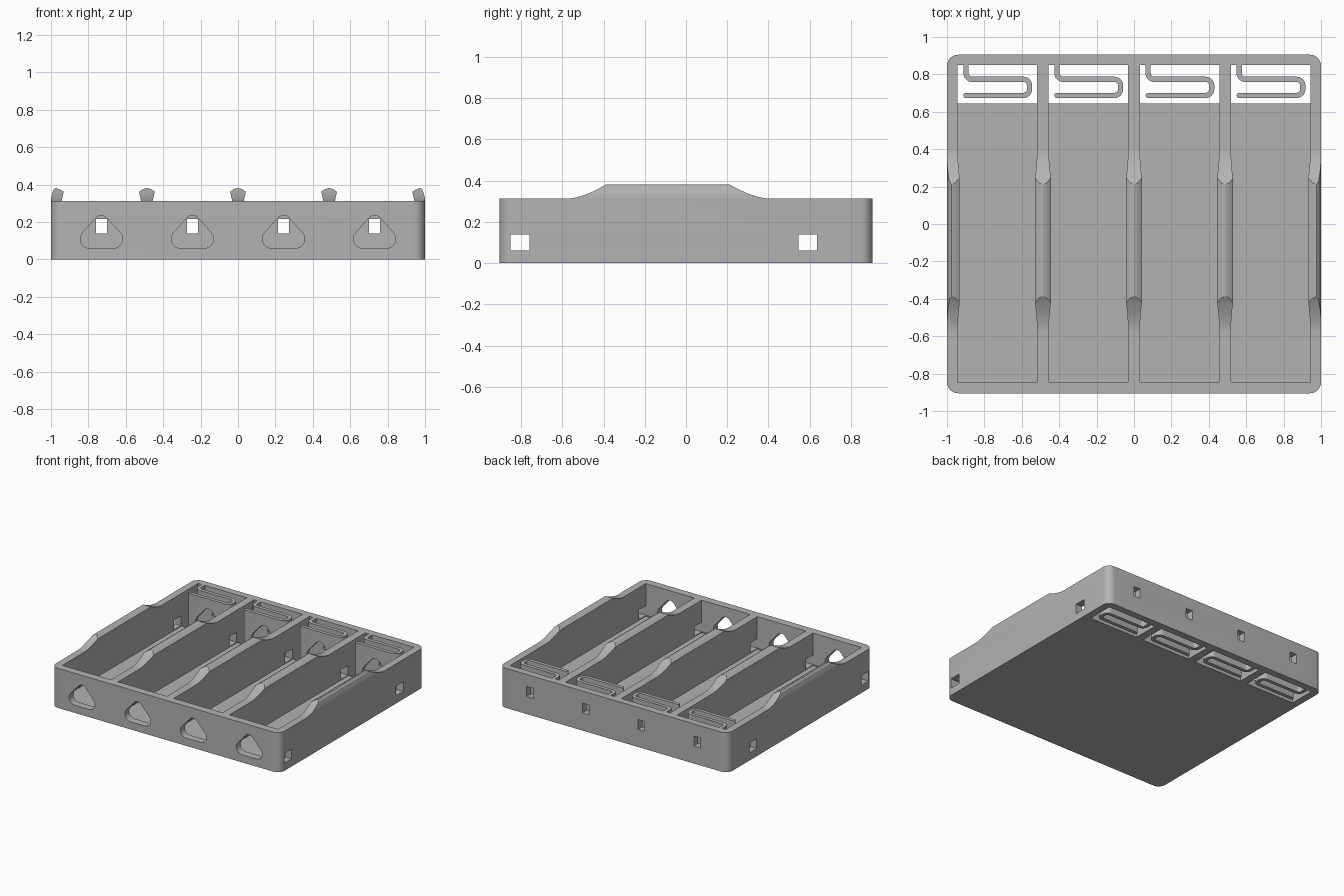
import bpy, bmesh, math

old = bpy.data.objects.get("Cube")
if old:
    bpy.data.objects.remove(old, do_unlink=True)

GREY = bpy.data.materials.new("mid grey plastic")
GREY.use_nodes = True
COLOUR = (0.45, 0.45, 0.45, 1)
GREY.diffuse_color = COLOUR
GREY.node_tree.nodes["Principled BSDF"].inputs["Base Color"].default_value = COLOUR

RIM, FLOOR, TOP = 0.313, 0.055, 0.382
PITCH, BAY = 0.487, 0.2125          # bay spacing and half width
BAYS = [(i - 1.5) * PITCH for i in range(4)]


def prism(name, pts, axis, a, b):
    """Extrude a 2D outline along an axis from a to b."""
    place = {"x": lambda u, v, t: (t, u, v),
             "y": lambda u, v, t: (u, t, v),
             "z": lambda u, v, t: (u, v, t)}[axis]
    bm = bmesh.new()
    ends = [[bm.verts.new(place(u, v, t)) for u, v in pts] for t in (a, b)]
    bm.faces.new(ends[0])
    bm.faces.new(ends[1][::-1])
    n = len(pts)
    for i in range(n):
        j = (i + 1) % n
        bm.faces.new((ends[0][i], ends[1][i], ends[1][j], ends[0][j]))
    bmesh.ops.recalc_face_normals(bm, faces=bm.faces)
    mesh = bpy.data.meshes.new(name)
    bm.to_mesh(mesh)
    bm.free()
    mesh.materials.append(GREY)
    ob = bpy.data.objects.new(name, mesh)
    bpy.context.collection.objects.link(ob)
    return ob


def rect(u0, u1, v0, v1):
    return [(u0, v0), (u1, v0), (u1, v1), (u0, v1)]


def arc(cx, cy, r, a0, a1, n=8):
    return [(cx + r * math.cos(math.radians(a0 + (a1 - a0) * i / n)),
             cy + r * math.sin(math.radians(a0 + (a1 - a0) * i / n))) for i in range(n + 1)]


def combine(ob, tool, op="DIFFERENCE"):
    """Apply a boolean and discard the tool."""
    mod = ob.modifiers.new("cut", "BOOLEAN")
    mod.operation, mod.object, mod.solver = op, tool, "EXACT"
    bpy.context.view_layer.objects.active = ob
    bpy.ops.object.modifier_apply(modifier=mod.name)
    bpy.data.objects.remove(tool, do_unlink=True)


def smooth(ob):
    bpy.ops.object.select_all(action="DESELECT")
    ob.select_set(True)
    bpy.context.view_layer.objects.active = ob
    bpy.ops.object.shade_smooth_by_angle(angle=math.radians(30))


def contact_cutter(cx):
    """Rounded triangular opening through the front wall and the spring tip."""
    pts = (arc(cx + 0.063, 0.11, 0.05, -90, 38) + arc(cx, 0.195, 0.04, 38, 142)
           + arc(cx - 0.063, 0.11, 0.05, 142, 270))
    return prism("contact_cutter", pts, "y", -1, 0.73)


def wire_cutter(cx):
    """Square wire hole through the back wall and the spring."""
    return prism("wire_cutter", rect(cx - 0.029, cx + 0.029, 0.139, 0.217), "y", 0.73, 1)


# Tray body with rounded corners
R, Y = 0.06, 0.905
outline = (arc(1 - R, Y - R, R, 0, 90) + arc(R - 1, Y - R, R, 90, 180)
           + arc(R - 1, R - Y, R, 180, 270) + arc(1 - R, R - Y, R, 270, 360))
tray = prism("tray", outline, "z", 0, RIM)

# Bays: floor at the front, open spring well at the back
bay_side = [(-0.845, FLOOR), (0.643, FLOOR), (0.643, -0.1),
            (0.85, -0.1), (0.85, 0.5), (-0.845, 0.5)]
for cx in BAYS:
    combine(tray, prism("bay_cutter", bay_side, "x", cx - BAY, cx + BAY))
    combine(tray, contact_cutter(cx))
    combine(tray, wire_cutter(cx))

# Cross holes through every long wall
for y0 in (-0.85, 0.545):
    combine(tray, prism("cross_cutter", rect(y0, y0 + 0.09, 0.061, 0.138), "x", -1.1, 1.1))
smooth(tray)


# Serpentine springs
def ribbon(path, w):
    """Offset an open path to a ribbon with a rounded far end."""
    left, right = [], []
    for i, (x, y) in enumerate(path):
        p, q = path[max(i - 1, 0)], path[min(i + 1, len(path) - 1)]
        ang = math.atan2(q[1] - p[1], q[0] - p[0])
        nx, ny = -math.sin(ang) * w, math.cos(ang) * w
        left.append((x + nx, y + ny))
        right.append((x - nx, y - ny))
    deg = math.degrees(ang)
    return left + arc(*path[-1], w, deg + 90, deg - 90)[1:-1] + right[::-1]


for k, cx in enumerate(BAYS):
    x0, x1, y1, y0, r = cx - 0.168, cx + 0.172, 0.7735, 0.6875, 0.033
    path = ([(x0, 0.851)] + arc(x0 + r, y1 + r, r, 180, 270)
            + arc(x1 - r, y1 - r, r, 90, 0) + arc(x1 - r, y0 + r, r, 0, -90)
            + [(x0, y0)])
    spring = prism(f"spring_{k + 1}", ribbon(path, 0.014), "z", 0, RIM)
    combine(spring, contact_cutter(cx))
    combine(spring, wire_cutter(cx))
    smooth(spring)

# Raised crests on the long walls, following one shared side profile
steps = [i / 10 for i in range(11)]
rise = TOP - RIM
side = ([(-0.57 + 0.184 * t, RIM + rise * t ** 1.6) for t in steps]
        + [(0.4 - 0.19 * t, RIM + rise * t ** 1.6) for t in reversed(steps)]
        + [(0.4, 0.29), (-0.57, 0.29)])
inner = [(-0.031, RIM), (0.031, RIM), (0.042, 0.362), (0.022, 0.376), (0, TOP),
         (-0.022, 0.376), (-0.042, 0.362)]
outer = [(0.943, RIM), (1, RIM), (0.998, 0.335), (0.987, 0.372), (0.975, TOP),
         (0.955, 0.376), (0.932, 0.362)]
sections = [("inner_wall_crest_" + n, [(x + c, z) for x, z in inner])
            for n, c in (("right", -PITCH), ("centre", 0), ("left", PITCH))]
sections += [("outer_wall_crest_" + n, [(x * s, z) for x, z in outer])
             for n, s in (("right", -1), ("left", 1))]
for name, pts in sections:
    crest = prism(name, pts, "y", -0.7, 0.6)
    combine(crest, prism("profile_tool", side, "x", -1.2, 1.2), "INTERSECT")
    smooth(crest)
